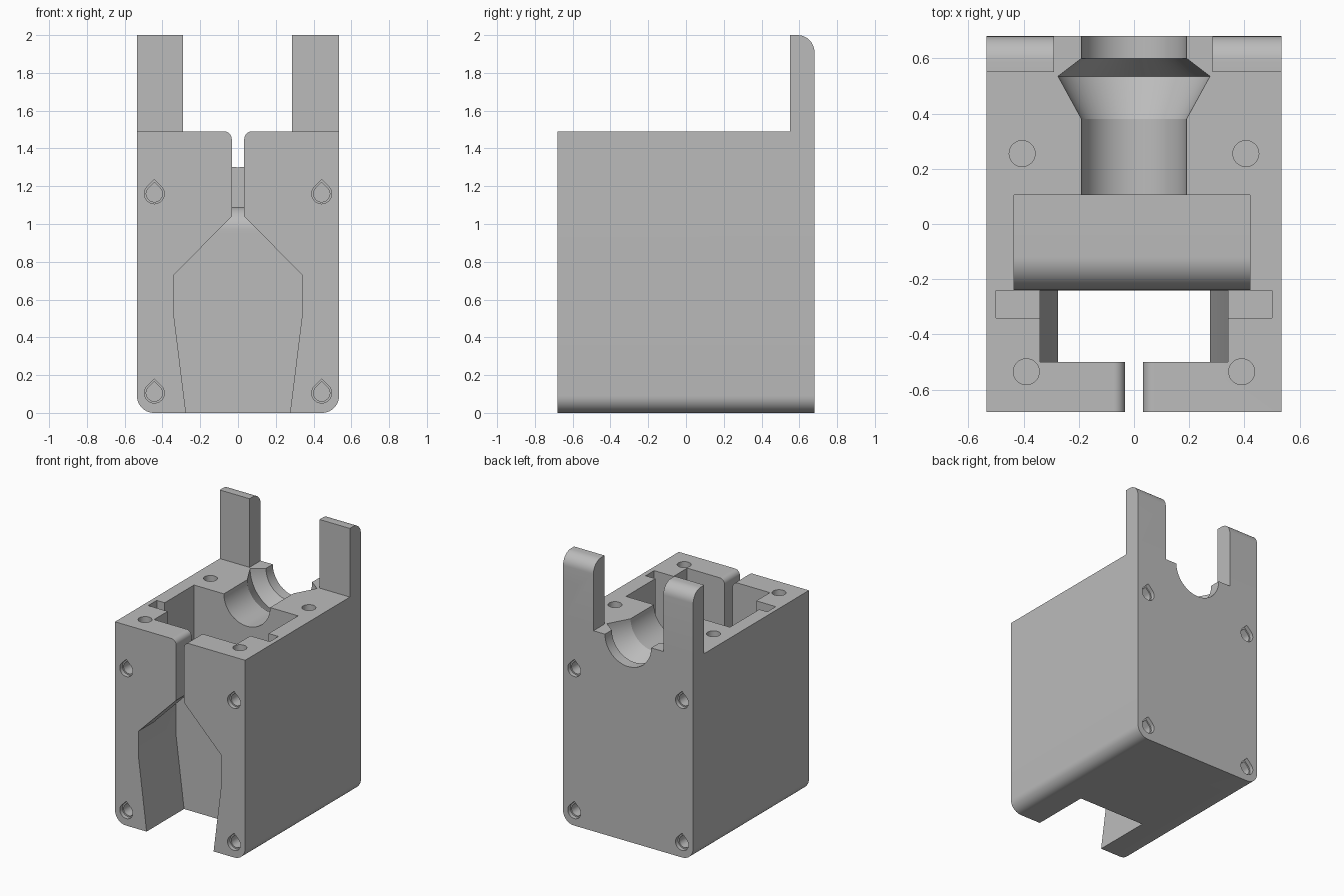
import bpy, bmesh
from math import sin, cos, pi, radians
from mathutils import Vector

if "Cube" in bpy.data.objects:
    bpy.data.objects.remove(bpy.data.objects["Cube"])

plastic = bpy.data.materials.new("grey plastic")
plastic.use_nodes = True
grey = (0.5, 0.5, 0.5, 1)
plastic.diffuse_color = grey
plastic.node_tree.nodes["Principled BSDF"].inputs["Base Color"].default_value = grey

W, D, TOP = 0.535, 0.68, 1.49


def finish(name, bm):
    bmesh.ops.recalc_face_normals(bm, faces=bm.faces)
    mesh = bpy.data.meshes.new(name)
    bm.to_mesh(mesh)
    bm.free()
    mesh.materials.append(plastic)
    obj = bpy.data.objects.new(name, mesh)
    bpy.context.collection.objects.link(obj)
    return obj


def prism(name, points, axis, start, end):
    """Extrude a 2D outline along one axis."""
    place = {"x": lambda u, v: (start, u, v),
             "y": lambda u, v: (u, start, v),
             "z": lambda u, v: (u, v, start)}[axis]
    bm = bmesh.new()
    face = bm.faces.new([bm.verts.new(place(u, v)) for u, v in points])
    move = Vector([(end - start) if a == axis else 0 for a in "xyz"])
    new = bmesh.ops.extrude_face_region(bm, geom=[face])["geom"]
    bmesh.ops.translate(bm, vec=move, verts=[g for g in new if isinstance(g, bmesh.types.BMVert)])
    return finish(name, bm)


def lathe(name, profile, z, steps=64):
    """Revolve (radius, y) points around a lengthwise axis at height z."""
    bm = bmesh.new()
    rings = [[bm.verts.new((r * cos(2 * pi * i / steps), y, z + r * sin(2 * pi * i / steps)))
              for i in range(steps)] for r, y in profile]
    for a, b in zip(rings, rings[1:]):
        for i in range(steps):
            j = (i + 1) % steps
            bm.faces.new((a[i], a[j], b[j], b[i]))
    bm.faces.new(rings[0])
    bm.faces.new(rings[-1])
    return finish(name, bm)


def arc(cx, cy, r, a0, a1, steps=10):
    return [(cx + r * cos(radians(a0 + (a1 - a0) * i / steps)),
             cy + r * sin(radians(a0 + (a1 - a0) * i / steps))) for i in range(steps + 1)]


def rect(u0, u1, v0, v1):
    return [(u0, v0), (u1, v0), (u1, v1), (u0, v1)]


def mirrored(points):
    return points + [(-u, v) for u, v in reversed(points)]


def combine(body, tool, operation="DIFFERENCE"):
    mod = body.modifiers.new(tool.name, "BOOLEAN")
    mod.operation, mod.solver, mod.object = operation, "EXACT", tool
    bpy.context.view_layer.objects.active = body
    bpy.ops.object.modifier_apply(modifier=mod.name)
    bpy.data.objects.remove(tool)


# Housing block: rounded front outline crossed with the stepped side outline
r = 0.09
body = prism("housing", mirrored(arc(W - r, r, r, -90, 0) + [(W, 2)]), "y", -D, D)
side = [(-1, -1), (1, -1), (1, 1.5), (D, 1.5)] + arc(D - r, 2 - r, r, 0, 90)
side += [(0.55, 2), (0.55, TOP), (-1, TOP)]
combine(body, prism("side_outline", side, "x", -1, 1), "INTERSECT")

# Gap between the two rear posts
combine(body, prism("post_gap", rect(-0.29, 0.285, TOP, 2.2), "y", 0.5, 0.9))

# Front funnel opening with a narrow rounded slot above it
funnel = [(0.263, -0.1), (0.34, 0.52), (0.34, 0.73), (0.033, 1.04)]
funnel += arc(0.073, TOP - 0.04, 0.04, 180, 90) + [(0.073, 1.7)]
combine(body, prism("front_funnel", mirrored(funnel), "y", -0.9, -0.49))
shaft = [(0.263, -0.1), (0.34, 0.52), (0.34, 1.7)]
combine(body, prism("drop_shaft", mirrored(shaft), "y", -0.5, -0.24))

# Side notches beside the shaft
combine(body, prism("side_notches", rect(-0.5, 0.5, -0.34, -0.24), "z", 0.95, 1.7))

# Cross pocket with a rounded front lip
pocket = [(-0.26, 1.7), (-0.26, 0.97)] + arc(-0.12, 0.97, 0.12, 180, 90, 16)
pocket += [(0.105, 1.09), (0.105, 1.7)]
combine(body, prism("cross_pocket", pocket, "x", -0.435, 0.42))

# Round channel with a flared collar seat
channel = [(0.19, 0.05), (0.19, 0.38), (0.275, 0.535), (0.19, 0.6), (0.19, 0.9)]
combine(body, lathe("round_channel", channel, TOP))

# Blind screw holes in the top
for x, y in ((0.405, 0.255), (0.39, -0.535)):
    for s in (-1, 1):
        hole = arc(s * x, y, 0.047, 0, 350, 35)
        combine(body, prism("top_hole", hole, "z", TOP - 0.2, 1.7))

# Stepped teardrop screw holes, front and back
for x in (-0.443, 0.443):
    for z in (0.105, 1.16):
        for face in (-1, 1):
            for radius, depth in ((0.053, 0.03), (0.043, 0.25)):
                drop = arc(x, z, radius, 135, 405, 28) + [(x, z + radius * 1.414)]
                combine(body, prism("teardrop_hole", drop, "y", face * (D - depth), face * 0.9))

# Smooth curved walls, keep edges sharp
bpy.ops.object.select_all(action="DESELECT")
body.select_set(True)
bpy.context.view_layer.objects.active = body
bpy.ops.object.shade_smooth_by_angle(angle=radians(25))
